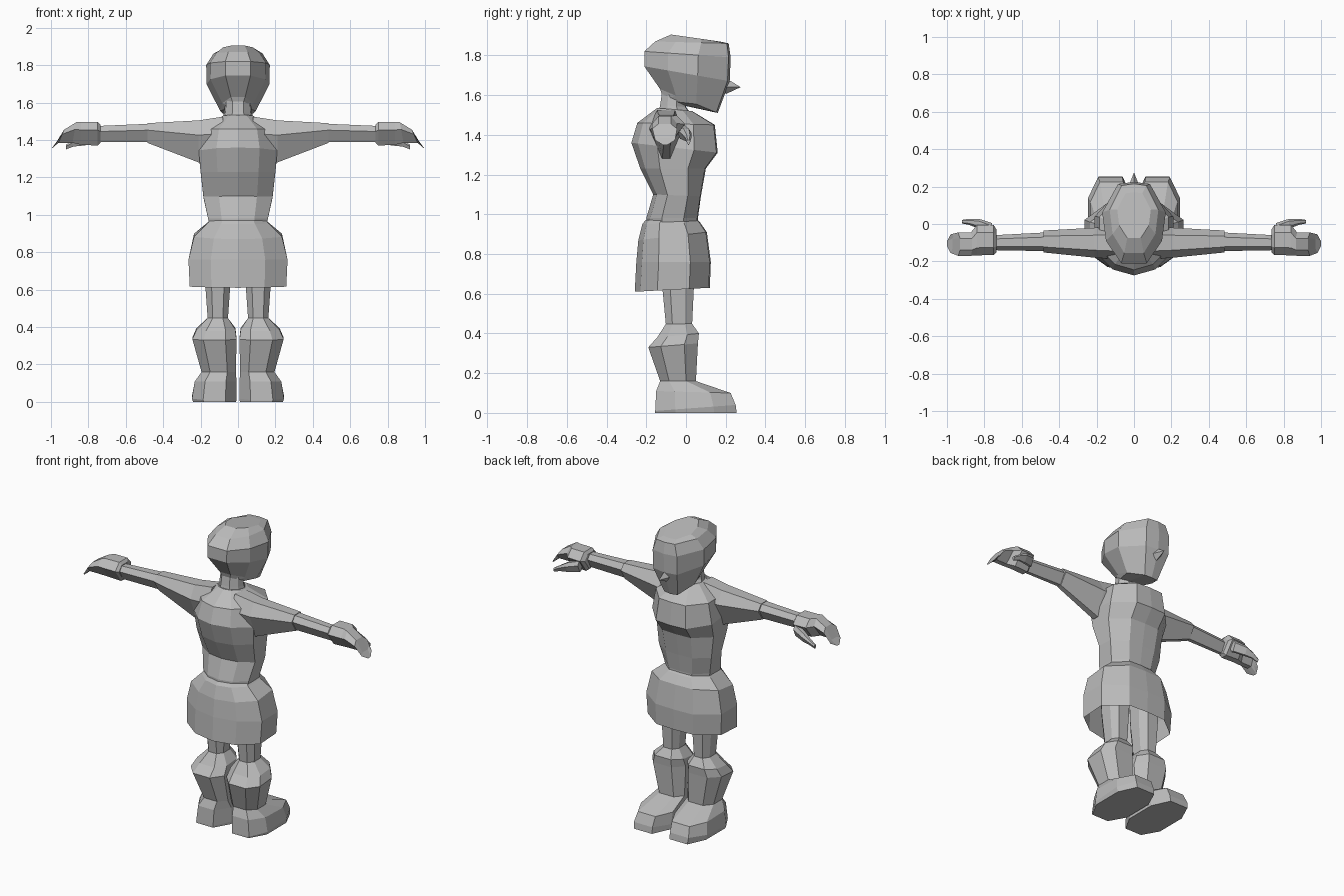
import bpy, bmesh
from mathutils import Vector

cube = bpy.data.objects.get("Cube")
if cube:
    bpy.data.objects.remove(cube)

GREY = (0.5, 0.5, 0.5, 1)
mat = bpy.data.materials.new("plain grey")
mat.use_nodes = True
mat.diffuse_color = GREY
mat.node_tree.nodes["Principled BSDF"].inputs["Base Color"].default_value = GREY

# Half outlines as (width, depth) fractions, from front to back
BODY = [(0, 1), (.5, .97), (1, .45), (1, -.4), (.55, -.85), (0, -1)]
HEAD = [(0, 1), (.5, .95), (1, .25), (.88, -.45), (.4, -1)]
LEG = [(.55, 1), (1, .45), (1, -.5), (.5, -1)]
ARM = [(.5, 1), (1, .3), (.25, -1)]


def mirror_outline(half):
    back = [(-a, b) for a, b in reversed(half) if a]
    return half + back


def loft(name, rings, caps=True, mirrored=False):
    """Skin a list of rings with quads; mirrored adds the other side."""
    bm = bmesh.new()
    for side in ((1, -1) if mirrored else (1,)):
        loops = [[bm.verts.new((side * p[0], p[1], p[2])) for p in r] for r in rings]
        for a, b in zip(loops, loops[1:]):
            for i in range(len(a)):
                j = (i + 1) % len(a)
                bm.faces.new((a[i], a[j], b[j], b[i]))
        if caps:
            bm.faces.new(loops[0])
            bm.faces.new(loops[-1])
    bmesh.ops.remove_doubles(bm, verts=bm.verts, dist=.0005)
    bmesh.ops.recalc_face_normals(bm, faces=bm.faces)
    mesh = bpy.data.meshes.new(name)
    bm.to_mesh(mesh)
    bm.free()
    mesh.materials.append(mat)
    obj = bpy.data.objects.new(name, mesh)
    bpy.context.collection.objects.link(obj)
    return obj


def level(half, zb, zf, w, yb, yf, cx=0):
    """Ring around the z axis, tilted from zb at the back to zf at the front."""
    ring = []
    for a, b in mirror_outline(half):
        t = (b + 1) / 2
        ring.append(Vector((cx + a * w, yb + t * (yf - yb), zb + t * (zf - zb))))
    return ring


def section(x, zb, zt, yb, yf, drop=0):
    """Ring around the x axis for arms and hands."""
    yc, h, zc, d = (yb + yf) / 2, (yf - yb) / 2, (zb + zt) / 2, (zt - zb) / 2
    return [Vector((x - drop * b, yc + a * h, zc + b * d)) for a, b in mirror_outline(ARM)]


# Head and neck
loft("head", [level(HEAD, *r) for r in [
    (1.60, 1.545, .068, -.12, 0),
    (1.63, 1.51, .095, -.13, .16),
    (1.745, 1.67, .168, -.21, .22),
    (1.82, 1.79, .17, -.21, .225),
    (1.87, 1.86, .13, -.155, .215),
    (1.905, 1.87, .09, -.075, .17)]])
loft("neck", [level(HEAD, *r) for r in [
    (1.50, 1.50, .085, -.14, .03),
    (1.55, 1.54, .075, -.13, 0),
    (1.62, 1.57, .07, -.12, 0)]])
base = [(-.03, .20, 1.64), (0, .21, 1.68), (.03, .20, 1.64), (0, .20, 1.605)]
loft("nose", [base, [(0, .275, 1.64)] * 4], caps=False)

# Torso
loft("torso", [level(BODY, *r) for r in [
    (.95, .95, .155, -.20, .06),
    (.98, .98, .16, -.20, .06),
    (1.10, 1.09, .185, -.165, .075),
    (1.23, 1.23, .20, -.23, .10),
    (1.36, 1.31, .21, -.275, .16),
    (1.46, 1.45, .185, -.245, .145),
    (1.535, 1.52, .08, -.145, .03)]])

# Skirt, open underneath
loft("skirt", [level(BODY, *r) for r in [
    (.97, .97, .15, -.205, .06),
    (.95, .96, .165, -.22, .07),
    (.87, .91, .235, -.24, .105),
    (.76, .76, .265, -.25, .125),
    (.61, .63, .258, -.258, .12)]], caps=False)

# Legs, boots and feet
loft("legs", [level(LEG, z, z, w, yb, yf, cx) for z, w, yb, yf, cx in [
    (.85, .075, -.13, .05, .11),
    (.64, .068, -.12, .04, .108),
    (.43, .053, -.10, .03, .108)]], mirrored=True)
loft("boots", [level(LEG, zb, zf, w, yb, yf, cx) for zb, zf, w, yb, yf, cx in [
    (.45, .45, .053, -.10, .03, .108),
    (.38, .40, .104, -.145, .065, .118),
    (.33, .35, .118, -.19, .06, .126),
    (.16, .16, .092, -.13, .05, .103),
    (.11, .10, .112, -.15, .225, .12),
    (.01, .04, .119, -.155, .25, .127),
    (0, 0, .115, -.155, .255, .125)]], mirrored=True)

# Sleeves and forearms
loft("sleeves", [section(*r) for r in [
    (.08, 1.27, 1.525, -.19, -.01),
    (.21, 1.28, 1.505, -.18, -.02),
    (.485, 1.385, 1.49, -.152, -.035)]], mirrored=True)
loft("forearms", [section(*r) for r in [
    (.47, 1.39, 1.487, -.145, -.045),
    (.75, 1.39, 1.475, -.14, -.06)]], mirrored=True)

# Hands with curled fingers and a thumb
loft("hands", [section(*r) for r in [
    (.735, 1.385, 1.48, -.15, -.03),
    (.75, 1.37, 1.497, -.165, -.005),
    (.84, 1.375, 1.497, -.168, -.005),
    (.875, 1.385, 1.495, -.17, -.045, .01),
    (.945, 1.385, 1.455, -.17, -.045, .015),
    (.985, 1.35, 1.385, -.155, -.055, .015)]], mirrored=True)
loft("thumbs", [section(*r) for r in [
    (.76, 1.38, 1.45, -.05, .005),
    (.83, 1.37, 1.43, -.025, .028),
    (.88, 1.365, 1.40, -.005, .028),
    (.92, 1.35, 1.375, .003, .022)]], mirrored=True)
